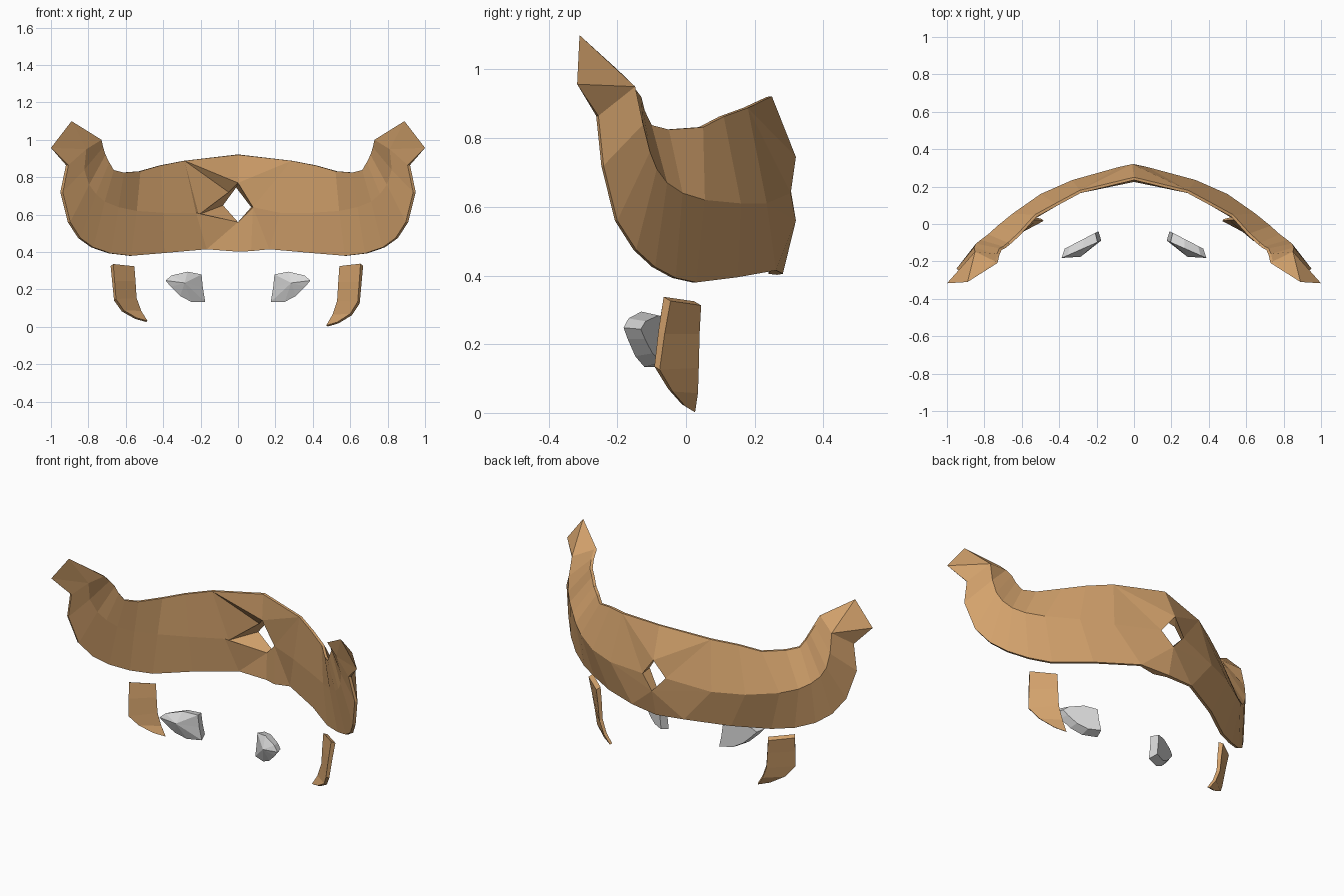
import bpy, bmesh
from mathutils import Vector

cube = bpy.data.objects.get("Cube")
if cube:
    bpy.data.objects.remove(cube)


def material(name, colour):
    m = bpy.data.materials.new(name)
    m.use_nodes = True
    m.diffuse_color = (*colour, 1)
    m.node_tree.nodes["Principled BSDF"].inputs["Base Color"].default_value = (*colour, 1)
    return m


tan = material("tan brown", (0.65, 0.36, 0.15))
grey = material("light grey", (0.7, 0.7, 0.7))


def finish(bm, name, mat):
    bmesh.ops.recalc_face_normals(bm, faces=bm.faces[:])
    mesh = bpy.data.meshes.new(name)
    bm.to_mesh(mesh)
    bm.free()
    mesh.materials.append(mat)
    ob = bpy.data.objects.new(name, mesh)
    bpy.context.collection.objects.link(ob)
    return ob


def inward(p, d):
    """Move a point toward the hollow side of the band."""
    p = Vector(p)
    n = Vector((-p.x, -0.7 - p.y, 0)).normalized()
    return p + n * d


def inner_column(column):
    """Inner skin: thin at the rims and nearly flat between them."""
    top, bottom = inward(column[0], .015), inward(column[2], .015)
    middle = inward((top + bottom) / 2, .008)
    middle.z = column[1][2]
    return top, middle, bottom


# Curved band: each column holds a top, a middle and a bottom point
columns = [
    ((.29, .18, .888), (.33, .235, .61), (.17, .262, .415)),
    ((.42, .11, .863), (.5, .16, .61), (.4, .15, .395)),
    ((.53, .05, .832), (.65, .055, .62), (.58, .03, .38)),
    ((.62, -.05, .825), (.73, -.01, .64), (.69, -.03, .393)),
    ((.675, -.1, .838), (.78, -.055, .67), (.785, -.09, .425)),
    ((.70, -.12, .88), (.82, -.085, .71), (.855, -.145, .475)),
    ((.72, -.13, .92), (.845, -.105, .76), (.91, -.2, .56)),
    ((.733, -.16, .96), (.855, -.125, .84), (.95, -.24, .72)),
    ((.742, -.2, 1.0), (.85, -.148, .95), (.92, -.255, .865)),
]
horn_tip, horn_side = (.89, -.31, 1.1), (1.0, -.317, .957)

bm = bmesh.new()


def vert(p, s=1):
    return bm.verts.new((p[0] * s, p[1], p[2]))


def face(*vs):
    bm.faces.new(vs)


# Centre points and the diamond opening, on both skins
top_o, top_i = vert((0, .25, .922)), vert((0, .235, .92))
bot_o, bot_i = vert((0, .282, .405)), vert((0, .265, .402))
hole_o = {"top": vert((-.01, .32, .745)), "low": vert((0, .32, .56)),
          1: vert((.07, .305, .64)), -1: vert((-.08, .305, .65))}
hole_i = {"top": vert((0, .225, .77)), "low": vert((0, .27, .56)),
          1: vert((.08, .225, .64)), -1: vert((-.21, .215, .6))}
step = vert((-.05, .27, .72))
ledge = vert((.07, .24, .405))

for s in (1, -1):
    outer = [[vert(p, s) for p in col] for col in columns]
    inner = [[vert(p, s) for p in inner_column(col)] for col in columns]
    for skin in (outer, inner):
        for a, b in zip(skin, skin[1:]):
            for r in range(2):
                face(a[r], b[r], b[r + 1], a[r + 1])
    # Rims along the upper and lower edges
    for r, o, i in ((0, top_o, top_i), (2, bot_o, bot_i)):
        oo, ii = [o] + [c[r] for c in outer], [i] + [c[r] for c in inner]
        for k in range(len(oo) - 1):
            face(oo[k], oo[k + 1], ii[k + 1], ii[k])
    # Skin around the opening
    for skin, hole, top, bot in ((outer, hole_o, top_o, bot_o), (inner, hole_i, top_i, bot_i)):
        t, m, b = skin[0]
        corner = hole["top"]
        face(t, top, corner)
        if skin is inner and s < 0:
            face(t, corner, step)
            corner = step
        face(t, corner, hole[s])
        face(t, hole[s], m)
        if skin is inner and s > 0:
            # Small overhang beside the centre seam
            face(m, hole[s], b)
            face(b, hole[s], ledge)
            face(ledge, hole[s], hole["low"], bot)
            face(bot, ledge, b)
        else:
            face(m, hole[s], hole["low"])
            face(m, hole["low"], b)
            face(b, hole["low"], bot)
    # Raised horn at the end
    tip, side = vert(horn_tip, s), vert(horn_side, s)
    (t, m, b), (ti, mi, bi) = outer[-1], inner[-1]
    face(t, m, tip)
    face(m, side, tip)
    face(m, b, side)
    face(t, tip, ti)
    face(b, bi, side)
    face(ti, tip, mi)
    face(mi, tip, side)
    face(mi, side, bi)

# Walls of the opening
front = [hole_i["top"], hole_i[1], hole_i["low"], hole_i[-1], step]
back = [hole_o["top"], hole_o[1], hole_o["low"], hole_o[-1]]
for k in range(3):
    face(front[k], front[k + 1], back[k + 1], back[k])
face(front[3], step, back[0], back[3])
face(step, front[0], back[0])
finish(bm, "curved_band", tan)


def side_name(part, s):
    return ("left_" if s > 0 else "right_") + part


# Cheek plates: front edge and back edge from top to tip
front_edge = [(.655, -.065, .338), (.648, -.08, .24), (.64, -.092, .135), (.6, -.052, .07), (.53, -.012, .025)]
back_edge = [(.542, .024, .325), (.536, .022, .24), (.53, .022, .14), (.505, .022, .065), (.472, .016, .008)]
for s in (1, -1):
    bm = bmesh.new()
    layers = []
    for d in (0, 1):
        rows = []
        for k, (f, b) in enumerate(zip(front_edge, back_edge)):
            shift = Vector((.014, .02, -.012)) * d * (1 - .12 * k)
            pair = []
            for p in (f, b):
                q = Vector(p) + shift
                if s < 0:
                    q = Vector((q.x + .012, q.y, q.z * .92 + .025))
                pair.append(vert(q, s))
            rows.append(pair)
        layers.append(rows)
    a, c = layers
    for k in range(len(a) - 1):
        for rows in layers:
            face(rows[k][0], rows[k][1], rows[k + 1][1], rows[k + 1][0])
        for e in (0, 1):
            face(a[k][e], a[k + 1][e], c[k + 1][e], c[k][e])
    for k in (0, -1):
        face(a[k][0], a[k][1], c[k][1], c[k][0])
    finish(bm, side_name("cheek_plate", s), tan)

# Faceted eyes: a slanted outline with a raised front and a flatter back
outline = [(.175, .133), (.188, .21), (.195, .28), (.27, .295), (.355, .275),
           (.387, .248), (.36, .215), (.31, .165), (.25, .134)]
for s in (1, -1):
    bm = bmesh.new()
    rim, rear = [], []
    for x, z in outline:
        y = -.095 - (x - .19) * .44
        rim.append(vert((x, y, z), s))
        rear.append(vert((.275 + (x - .275) * .85, y + .05, .22 + (z - .22) * .85), s))
    apex = vert((.285, -.175, .235), s)
    n = len(rim)
    for k in range(n):
        j = (k + 1) % n
        face(rim[k], rim[j], apex)
        face(rim[k], rim[j], rear[j], rear[k])
    face(*rear)
    finish(bm, side_name("eye", s), grey)
